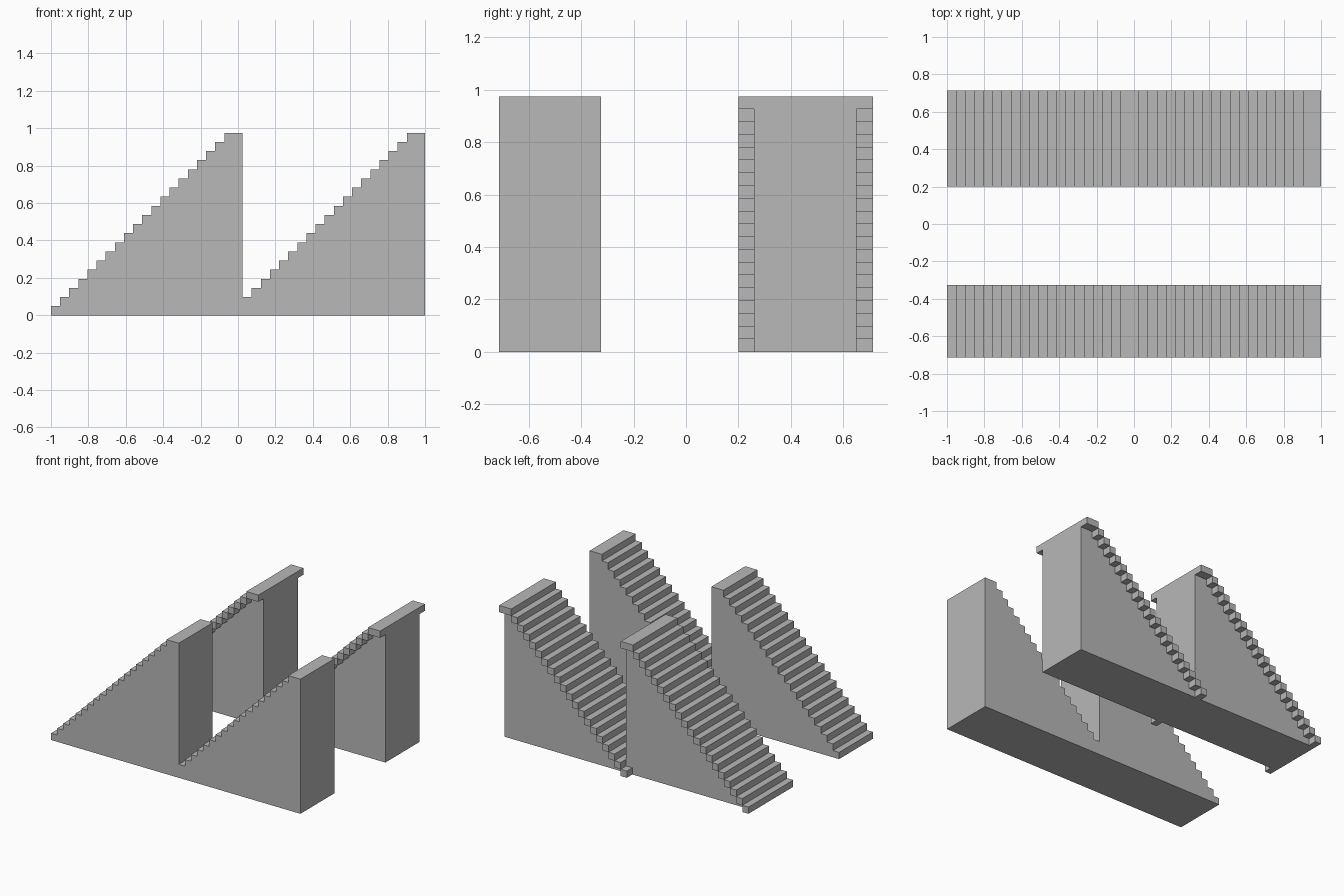
import bpy
import bmesh

if "Cube" in bpy.data.objects:
    bpy.data.objects.remove(bpy.data.objects["Cube"])

STEPS = 20              # risers in each flight
COLUMNS = 2 * STEPS + 1
S = 2 / COLUMNS         # riser height and tread depth

# Single grey material
grey = bpy.data.materials.new("stone grey")
grey.use_nodes = True
colour = (0.48, 0.48, 0.48, 1)
grey.diffuse_color = colour
grey.node_tree.nodes["Principled BSDF"].inputs["Base Color"].default_value = colour


def extrude_profile(bm, points, y0, y1):
    """Extrude an x-z outline, given in step units, from y0 to y1."""
    face = bm.faces.new([bm.verts.new((-1 + x * S, y0, z * S)) for x, z in points])
    result = bmesh.ops.extrude_face_region(bm, geom=[face])
    moved = [v for v in result["geom"] if isinstance(v, bmesh.types.BMVert)]
    bmesh.ops.translate(bm, verts=moved, vec=(0, y1 - y0, 0))


def finish(bm, name):
    bmesh.ops.recalc_face_normals(bm, faces=bm.faces)
    mesh = bpy.data.meshes.new(name)
    bm.to_mesh(mesh)
    bm.free()
    mesh.materials.append(grey)
    bpy.context.collection.objects.link(bpy.data.objects.new(name, mesh))


def stair_body(name, y0, y1, drop=0):
    """Two flights in a row as one solid; drop leaves room for treads."""
    bm = bmesh.new()
    points = [(drop, 0)]
    for i in range(drop, COLUMNS):
        rise = i + 1 if i <= STEPS else i - STEPS + 1
        height = min(rise, STEPS) - drop
        for corner in ((i, height), (i + 1, height)):
            if corner != points[-1]:
                points.append(corner)
    points.append((COLUMNS, 0))
    # Keep only the real corners
    outline = []
    for i, p in enumerate(points):
        a, b = points[i - 1], points[(i + 1) % len(points)]
        if not (a[0] == p[0] == b[0] or a[1] == p[1] == b[1]):
            outline.append(p)
    extrude_profile(bm, outline, y0, y1)
    finish(bm, name)


def treads(name, start, y0, y1):
    """Block treads of one flight; the top one is a double landing."""
    bm = bmesh.new()
    for i in range(STEPS):
        x0, x1 = start + i, start + i + (2 if i == STEPS - 1 else 1)
        extrude_profile(bm, [(x0, i), (x0, i + 1), (x1, i + 1), (x1, i)], y0, y1)
    finish(bm, name)


# Front staircase: plain solid flights
stair_body("front_stairs", -0.713, -0.325)

# Back staircase: narrower body with overhanging treads
stair_body("back_stair_body", 0.26, 0.65, drop=1)
treads("back_lower_treads", 0, 0.2, 0.713)
treads("back_upper_treads", STEPS, 0.2, 0.713)
